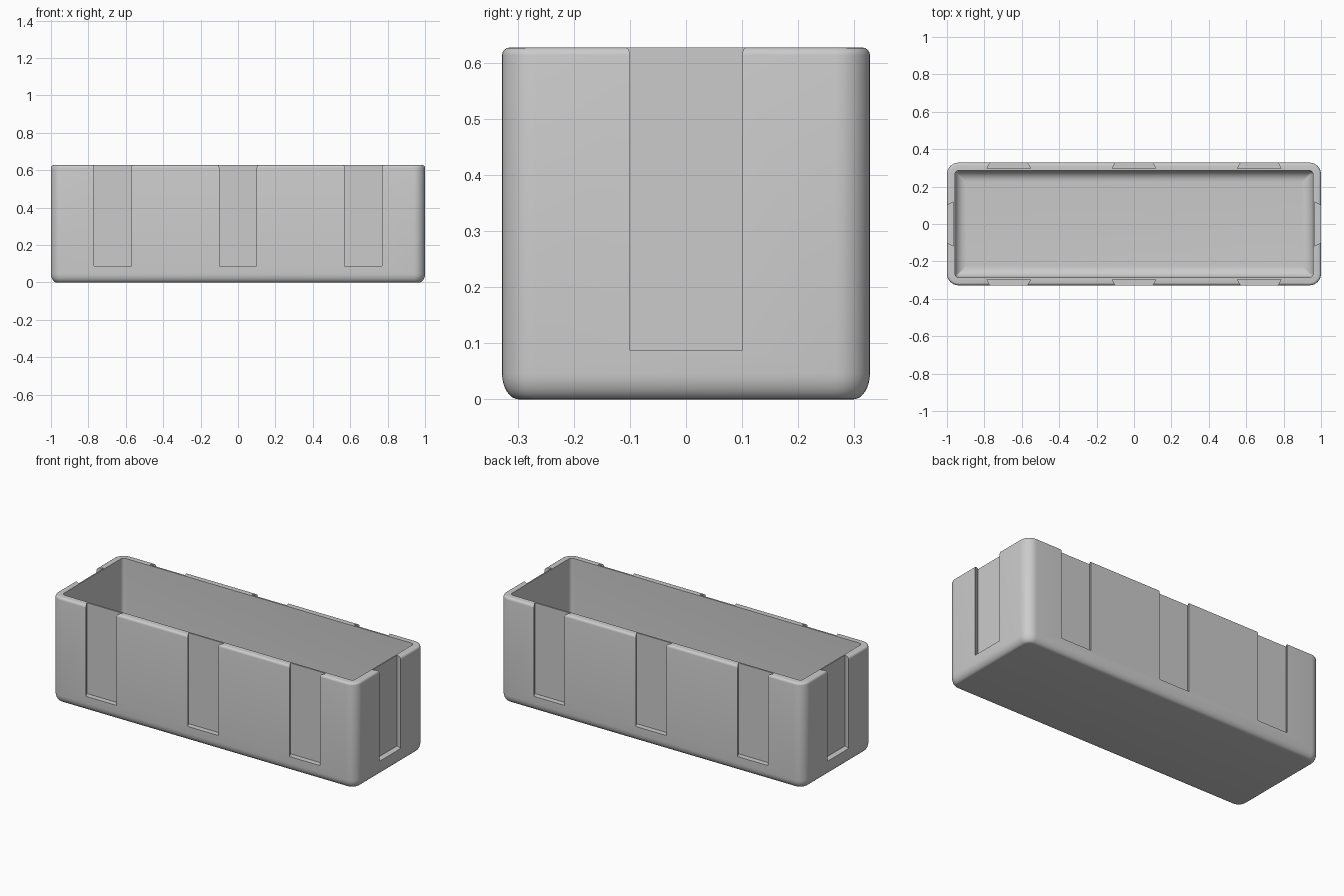
import bpy, bmesh
from math import cos, sin, pi

cube = bpy.data.objects.get("Cube")
if cube:
    bpy.data.objects.remove(cube, do_unlink=True)

HX, HY, TOP = 1.0, 0.328, 0.627   # outer half sizes and height
WALL, FLOOR = 0.042, 0.045
SLOT_BASE = 0.087
STEPS = 8

grey = bpy.data.materials.new("light grey")
grey.use_nodes = True
grey.diffuse_color = (0.6, 0.6, 0.6, 1)
grey.node_tree.nodes["Principled BSDF"].inputs["Base Color"].default_value = (0.6, 0.6, 0.6, 1)


def make_object(name, bm):
    bmesh.ops.recalc_face_normals(bm, faces=bm.faces)
    mesh = bpy.data.meshes.new(name)
    bm.to_mesh(mesh)
    bm.free()
    mesh.materials.append(grey)
    obj = bpy.data.objects.new(name, mesh)
    bpy.context.collection.objects.link(obj)
    return obj


def ring(bm, inset, radius, z):
    """Rounded rectangle of vertices, inset from the outer wall."""
    verts = []
    for q, (sx, sy) in enumerate([(1, 1), (-1, 1), (-1, -1), (1, -1)]):
        cx, cy = sx * (HX - inset - radius), sy * (HY - inset - radius)
        for i in range(STEPS + 1):
            a = (q + i / STEPS) * pi / 2
            verts.append(bm.verts.new((cx + radius * cos(a), cy + radius * sin(a), z)))
    return verts


# Section through the wall, as (inset, corner radius, height)
section = []
arc = [i / 8 * pi / 2 for i in range(9)]
for a in arc:                                   # rounded outer bottom edge
    inset = 0.03 * (1 - sin(a))
    section.append((inset, 0.062 - inset, 0.047 * (1 - cos(a))))
for a in arc[::2]:                              # rounded outer rim
    inset = 0.014 * (1 - cos(a))
    section.append((inset, 0.062 - inset, TOP - 0.014 * (1 - sin(a))))
section.append((WALL, 0.022, TOP))              # inner rim
for a in arc:                                   # cavity wall and floor fillet
    inset = 0.06 * (1 - cos(a))
    section.append((WALL + inset, max(0.022 - inset, 0.003), FLOOR + 0.06 * (1 - sin(a))))

# Tray shell
bm = bmesh.new()
rings = [ring(bm, *s) for s in section]
for lower, upper in zip(rings, rings[1:]):
    n = len(lower)
    for i in range(n):
        j = (i + 1) % n
        bm.faces.new((lower[i], lower[j], upper[j], upper[i]))
bm.faces.new(rings[0])
bm.faces.new(rings[-1])
tray = make_object("tray", bm)


# Dovetail slots, wider towards the inside of the wall
def add_slot(bm, along, reach, on_end, side, depth=0.032):
    slope = 0.017 / depth
    outline = []
    for d, s in [(depth, -1), (depth, 1), (-0.03, 1), (-0.03, -1)]:
        u, v = along + s * (0.1 + slope * d), side * (reach - d)
        outline.append((v, u) if on_end else (u, v))
    low = [bm.verts.new((x, y, SLOT_BASE)) for x, y in outline]
    high = [bm.verts.new((x, y, TOP + 0.1)) for x, y in outline]
    bm.faces.new(low)
    bm.faces.new(high)
    for i in range(4):
        j = (i + 1) % 4
        bm.faces.new((low[i], low[j], high[j], high[i]))


bm = bmesh.new()
for side in (-1, 1):
    for x in (-0.67, 0, 0.67):
        add_slot(bm, x, HY, False, side)
    add_slot(bm, 0, HX, True, side, 0.035)
cutter = make_object("slot_cutter", bm)
cutter.hide_render = True

cut = tray.modifiers.new("slots", 'BOOLEAN')
cut.operation = 'DIFFERENCE'
cut.solver = 'EXACT'
cut.object = cutter
bpy.ops.object.select_all(action='DESELECT')
tray.select_set(True)
bpy.context.view_layer.objects.active = tray
bpy.ops.object.modifier_apply(modifier=cut.name)
bpy.data.objects.remove(cutter, do_unlink=True)
bpy.ops.object.shade_smooth_by_angle(angle=pi / 6)
